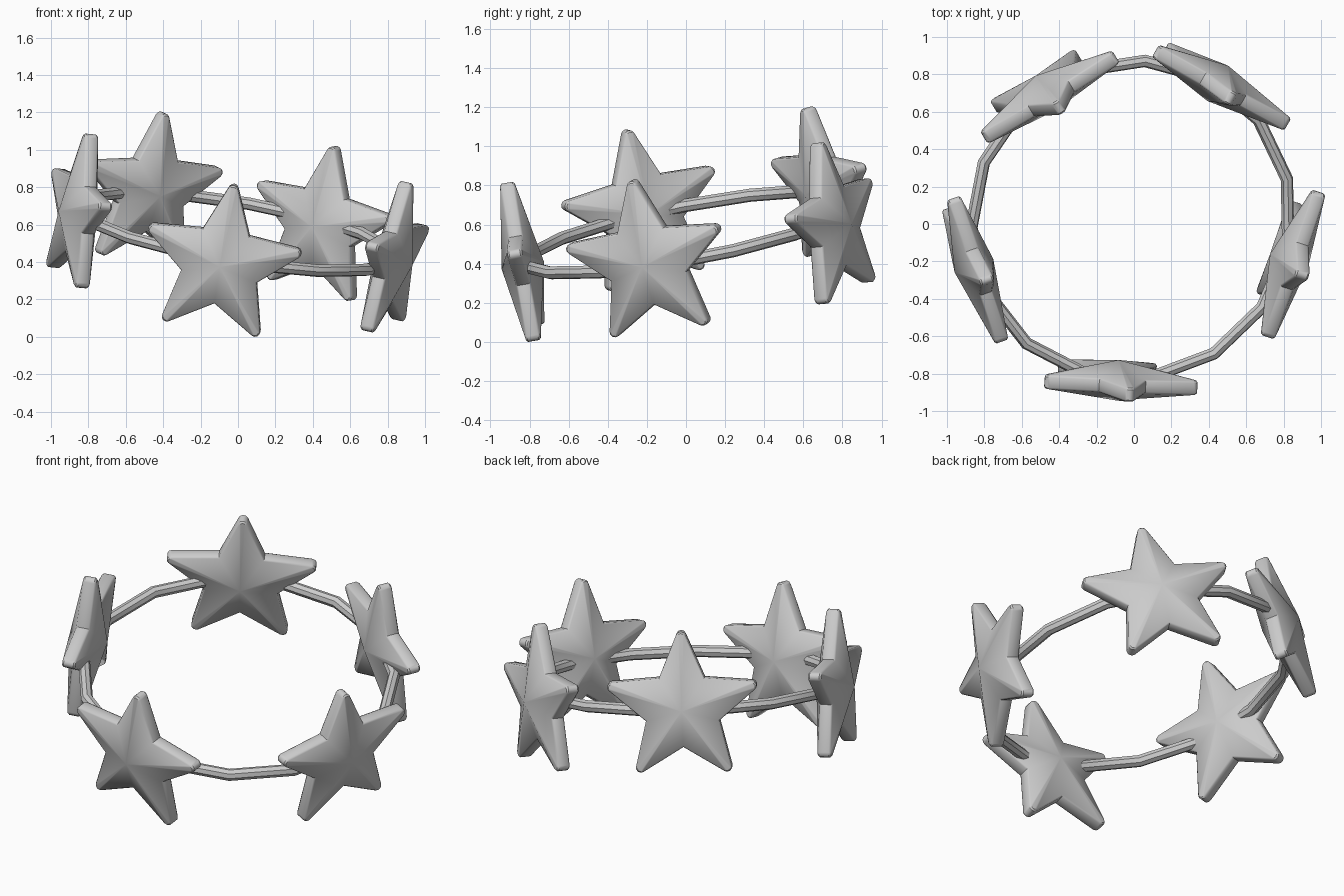
import bpy, bmesh, math
from mathutils import Vector, Matrix

if "Cube" in bpy.data.objects:
    bpy.data.objects.remove(bpy.data.objects["Cube"])

UP = Vector((0.165, -0.19, 1.0)).normalized()   # tilt of the whole wreath


def finish(obj, angle):
    bpy.ops.object.select_all(action='DESELECT')
    obj.select_set(True)
    bpy.context.view_layer.objects.active = obj
    bpy.ops.object.shade_smooth_by_angle(angle=math.radians(angle))


def star_outline(sharp=0.475, notch=0.215, tip=0.435, rho=0.027):
    """Five-pointed outline with rounded tips, first tip pointing along +Y."""
    nx, ny = notch * math.cos(math.radians(36)), notch * math.sin(math.radians(36))
    sweep = math.pi / 2 - math.atan2(ny, sharp - nx)
    pts = []
    for k in range(5):
        a = math.radians(90 + 72 * k)
        for f in (-1, -0.5, 0, 0.5, 1):
            c = Vector((math.cos(a), math.sin(a))) * (tip - rho)
            b = a + f * sweep
            pts.append(c + rho * Vector((math.cos(b), math.sin(b))))
        b = a + math.radians(36)
        pts.append(notch * Vector((math.cos(b), math.sin(b))))
    return pts


def star_mesh(rim=0.036, bulge=0.11):
    """Star with an upright rim and a raised centre on both faces."""
    bm = bmesh.new()
    pts = star_outline()
    n = len(pts)
    front = [bm.verts.new((p.x, p.y, rim)) for p in pts]
    back = [bm.verts.new((p.x, p.y, -rim)) for p in pts]
    top, bot = bm.verts.new((0, 0, bulge)), bm.verts.new((0, 0, -bulge))
    for i in range(n):
        j = (i + 1) % n
        bm.faces.new((top, front[i], front[j]))
        bm.faces.new((bot, back[j], back[i]))
        bm.faces.new((front[i], back[i], back[j], front[j]))
    loops = [bm.edges.get((r[i], r[(i + 1) % n])) for r in (front, back) for i in range(n)]
    bmesh.ops.bevel(bm, geom=loops, offset=0.008, segments=1, affect='EDGES')
    bmesh.ops.recalc_face_normals(bm, faces=bm.faces)
    me = bpy.data.meshes.new("star")
    bm.to_mesh(me)
    bm.free()
    return me


# Ring band: 15 straight pieces
bpy.ops.mesh.primitive_torus_add(major_segments=15, minor_segments=8,
                                 major_radius=0.866, minor_radius=0.034)
ring = bpy.context.object
ring.name = "ring_band"
tilt = Vector((0, 0, 1)).rotation_difference(UP).to_matrix().to_4x4()
ring.matrix_world = (Matrix.Translation((-0.015, 0.022, 0.562)) @ tilt
                     @ Matrix.Rotation(math.radians(14), 4, 'Z'))
finish(ring, 40)

# Stars: centre and facing direction in degrees
stars = {
    "front_star": ((-0.09, -0.835, 0.392), -92.3),
    "right_star": ((0.83, -0.193, 0.405), -19.5),
    "back_right_star": ((0.448, 0.752, 0.596), 61),
    "back_left_star": ((-0.47, 0.702, 0.777), 121.5),
    "left_star": ((-0.856, -0.222, 0.662), 198.5),
}
mesh = star_mesh()
for name, (pos, deg) in stars.items():
    a = math.radians(deg)
    t = Vector((-math.sin(a), math.cos(a), 0))
    t.z = -(UP.x * t.x + UP.y * t.y) / UP.z
    t.normalize()
    out = t.cross(UP)
    obj = bpy.data.objects.new(name, mesh.copy())
    bpy.context.collection.objects.link(obj)
    obj.matrix_world = Matrix.Translation(pos) @ Matrix((t, UP, out)).transposed().to_4x4()
    finish(obj, 35)
